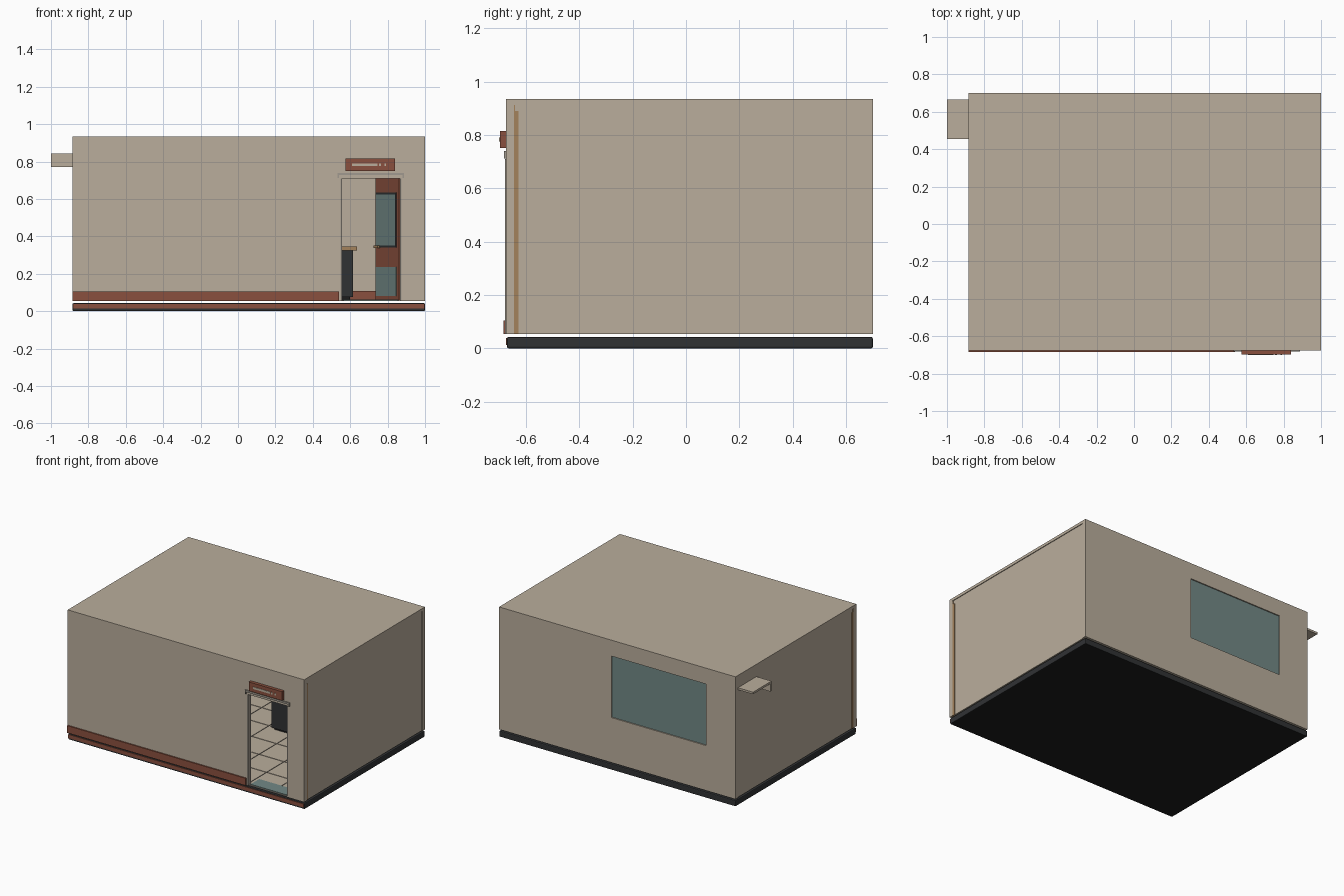
import bpy
import math
from mathutils import Matrix, Vector

cube = bpy.data.objects.get("Cube")
if cube:
    bpy.data.objects.remove(cube, do_unlink=True)


def material(name, r, g, b):
    lin = [((c / 255 + 0.055) / 1.055) ** 2.4 for c in (r, g, b)] + [1]
    m = bpy.data.materials.new(name)
    m.use_nodes = True
    m.diffuse_color = lin
    m.node_tree.nodes["Principled BSDF"].inputs["Base Color"].default_value = lin
    return m


BEIGE = material("beige plaster", 186, 174, 156)
RED = material("brick red", 138, 80, 62)
TEAL = material("teal glass", 114, 137, 134)
WOOD = material("brown wood", 164, 130, 92)
DARK = material("charcoal", 48, 50, 52)
BLACK = material("black", 28, 28, 28)
GREY = material("trim grey", 160, 153, 142)


def box(name, x, y, z, mat, bevel=0):
    """Box from (min, max) ranges on each axis."""
    bpy.ops.mesh.primitive_cube_add(size=1)
    ob = bpy.context.object
    ob.name = name
    size = Vector([r[1] - r[0] for r in (x, y, z)])
    mid = Vector([(r[0] + r[1]) / 2 for r in (x, y, z)])
    ob.data.transform(Matrix.Translation(mid) @ Matrix.Diagonal(size).to_4x4())
    ob.data.materials.append(mat)
    if bevel:
        mod = ob.modifiers.new("bevel", "BEVEL")
        mod.width = bevel
        mod.segments = 2
    return ob


def cut(ob, x, y, z):
    """Cut a box-shaped opening through a part."""
    cutter = box("cutter", x, y, z, ob.data.materials[0])
    mod = ob.modifiers.new("opening", "BOOLEAN")
    mod.operation = "DIFFERENCE"
    mod.solver = "EXACT"
    mod.object = cutter
    bpy.context.view_layer.objects.active = ob
    bpy.ops.object.modifier_apply(modifier=mod.name)
    bpy.data.objects.remove(cutter, do_unlink=True)


L, R, F, B = -0.885, 1.0, -0.675, 0.7
LOW, TOP, T = 0.053, 0.935, 0.03

# Base slab with its red front band
slab = box("base_slab", (L, R), (F + 0.004, B), (0, 0.043), DARK, 0.006)
slab.data.materials.append(BLACK)
for face in slab.data.polygons:
    if face.normal.z < -0.5:
        face.material_index = 1
box("base_front_band", (L + 0.004, R - 0.004), (F, F + 0.008), (0.013, 0.039), RED)

# Walls and roof
front = box("front_wall", (L, R), (F, F + T), (LOW, TOP - 0.02), BEIGE)
cut(front, (0.555, 0.865), (F - 0.1, F + 0.1), (0, 0.71))
back = box("back_wall", (L, R), (B - T, B), (LOW, TOP - 0.02), BEIGE)
cut(back, (-0.65, 0.105), (B - 0.1, B + 0.1), (0.377, 0.82))
box("back_window_glass", (-0.65, 0.105), (B - 0.02, B - 0.008), (0.377, 0.82), TEAL)
box("roof", (L, R), (F, B), (TOP - 0.02, TOP), BEIGE)
for side, edge, s in (("left", R, 1), ("right", L, -1)):
    outer = edge - s * 0.005
    box(side + "_wall", sorted((outer, outer - s * T)), (F + T, B - T),
        (LOW, TOP - 0.02), BEIGE)
    strip = sorted((edge - s * 0.002, outer - s * 0.01))
    box(side + "_corner_strip", strip, (-0.66, -0.64), (LOW, 0.912), WOOD)
    box(side + "_corner_strip_inner", strip, (-0.64, -0.627), (LOW, 0.89), WOOD)

# Tiled floor: dark grout with raised tiles
box("floor_grout", (L + T, R - T), (F + T, B - T), (LOW, 0.056), DARK)
box("door_threshold", (0.555, 0.865), (F + 0.003, F + T), (LOW, 0.058), GREY)
STEP = 0.2
x = L + T
while x < R - T - 0.01:
    y = F + T
    while y < B - T - 0.01:
        box("floor_tile", (x, min(x + STEP, R - T) - 0.006),
            (y, min(y + STEP, B - T) - 0.006), (0.055, 0.059), BEIGE)
        y += STEP
    x += STEP
box("door_mat", (0.565, 0.855), (F + 0.012, F + 0.11), (0.058, 0.062), TEAL)

# Baseboards
box("front_baseboard", (L, 0.54), (F - 0.009, F), (LOW, 0.105), RED)
box("inner_baseboard", (L + T, R - T), (B - T - 0.01, B - T), (LOW, 0.108), RED)

# Door surround and hood
for name, px in (("left", 0.865), ("right", 0.547)):
    box(name + "_door_post", (px, px + 0.008), (F - 0.004, F + T), (LOW, 0.71), GREY)
box("door_hood", (0.533, 0.887), (F - 0.008, F), (0.727, 0.74), GREY)
for name, px in (("left", 0.88), ("right", 0.533)):
    box(name + "_hood_end", (px, px + 0.007), (F - 0.008, F), (0.712, 0.727), GREY)

# Door leaf, built closed along local -x then swung inward
leaf = [
    box("door_leaf", (-0.306, 0), (0, 0.015), (0.06, 0.708), RED),
    box("door_window_frame", (-0.3, -0.03), (-0.003, 0.018), (0.34, 0.635), DARK),
    box("door_window_glass", (-0.288, -0.042), (-0.005, 0.02), (0.352, 0.623), TEAL),
    box("door_kick_panel", (-0.302, -0.03), (-0.003, 0.018), (0.08, 0.235), TEAL),
    box("door_handle", (-0.302, -0.25), (-0.015, 0.03), (0.338, 0.35), WOOD),
]
swing = Matrix.Translation((0.86, F + T + 0.005, 0)) @ Matrix.Rotation(math.radians(-66), 4, "Z")
for part in leaf:
    part.data.transform(swing)

# Counter inside the room
box("counter_body", (0.19, 0.615), (0.11, 0.36), (0.075, 0.325), DARK)
box("counter_plinth", (0.205, 0.6), (0.125, 0.345), (0.058, 0.075), BLACK)
box("counter_top", (0.175, 0.635), (0.095, 0.375), (0.325, 0.345), WOOD)

# Sign board above the door with plain light bars
box("sign_board", (0.575, 0.84), (F - 0.023, F), (0.75, 0.815), RED)
for x0, x1 in ((0.61, 0.745), (0.755, 0.765), (0.782, 0.792)):
    box("sign_bar", (x0, x1), (F - 0.026, F - 0.022), (0.775, 0.79), BEIGE)

# Small ledge on the right side
box("side_ledge_top", (-1, L + 0.01), (0.455, 0.665), (0.827, 0.842), BEIGE)
box("side_ledge_front", (-1, L + 0.01), (0.455, 0.466), (0.77, 0.827), BEIGE)
